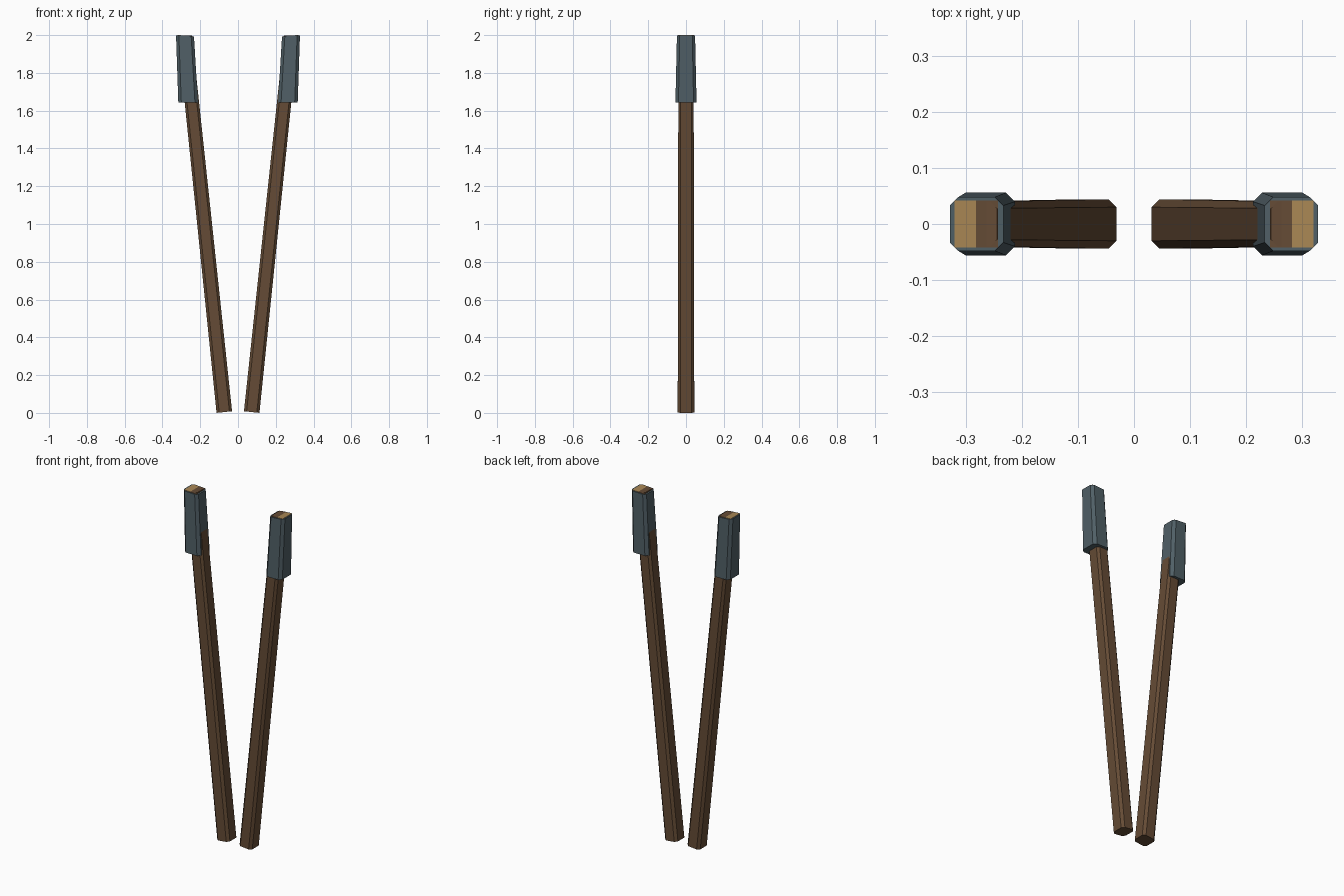
import bpy, bmesh

if "Cube" in bpy.data.objects:
    bpy.data.objects.remove(bpy.data.objects["Cube"])


def mat(name, rgb):
    m = bpy.data.materials.new(name)
    m.diffuse_color = (*rgb, 1)
    m.use_nodes = True
    m.node_tree.nodes["Principled BSDF"].inputs["Base Color"].default_value = m.diffuse_color
    return m


WOOD = mat("brown wood", (0.130, 0.071, 0.036))
METAL = mat("slate metal", (0.080, 0.115, 0.133))
CUT = mat("pale cut wood", (0.40, 0.245, 0.09))


def ring(bm, side, cx, cz, hx, hy, ch, slope):
    """Chamfered rectangle; slope tilts it, outer side rising when positive."""
    pts = [(hx, hy - ch), (hx - ch, hy), (ch - hx, hy), (-hx, hy - ch),
           (-hx, ch - hy), (ch - hx, -hy), (hx - ch, -hy), (hx, ch - hy)]
    return [bm.verts.new((side * (cx + x), y, cz + slope * x)) for x, y in pts]


def finish(bm, name, mats):
    bmesh.ops.recalc_face_normals(bm, faces=bm.faces[:])
    me = bpy.data.meshes.new(name)
    bm.to_mesh(me)
    bm.free()
    for m in mats:
        me.materials.append(m)
    ob = bpy.data.objects.new(name, me)
    bpy.context.collection.objects.link(ob)
    return ob


def loft(name, side, low, high, material):
    bm = bmesh.new()
    a, b = ring(bm, side, *low), ring(bm, side, *high)
    bm.faces.new(a)
    bm.faces.new(b)
    for i in range(8):
        j = (i + 1) % 8
        bm.faces.new((a[i], a[j], b[j], b[i]))
    return finish(bm, name, [material])


for label, side in (("left", -1), ("right", 1)):
    # leaning chamfered shaft with square-cut ends
    loft(label + "_shaft", side,
         (0.0725, 0.0045, 0.041, 0.044, 0.014, -0.105),
         (0.281, 1.995, 0.037, 0.040, 0.012, -0.105), WOOD)
    # metal sleeve around the upper end
    loft(label + "_sleeve", side,
         (0.264, 1.642, 0.052, 0.056, 0.016, 0.0),
         (0.2805, 1.996, 0.0475, 0.048, 0.015, 0.06), METAL)
    # thin end plate: pale outer half, brown inner half
    bm = bmesh.new()
    rows = [[bm.verts.new((side * x, y, 1.997 + 0.06 * (x - 0.2805)))
             for y in (-0.042, 0.042)] for x in (0.242, 0.282, 0.320)]
    for k in range(2):
        f = bm.faces.new((rows[k][0], rows[k + 1][0], rows[k + 1][1], rows[k][1]))
        f.material_index = k
    bm.normal_update()
    plate = finish(bm, label + "_end_plate", [WOOD, CUT])
    solid = plate.modifiers.new("thickness", 'SOLIDIFY')
    solid.thickness = 0.002
    solid.offset = 0
